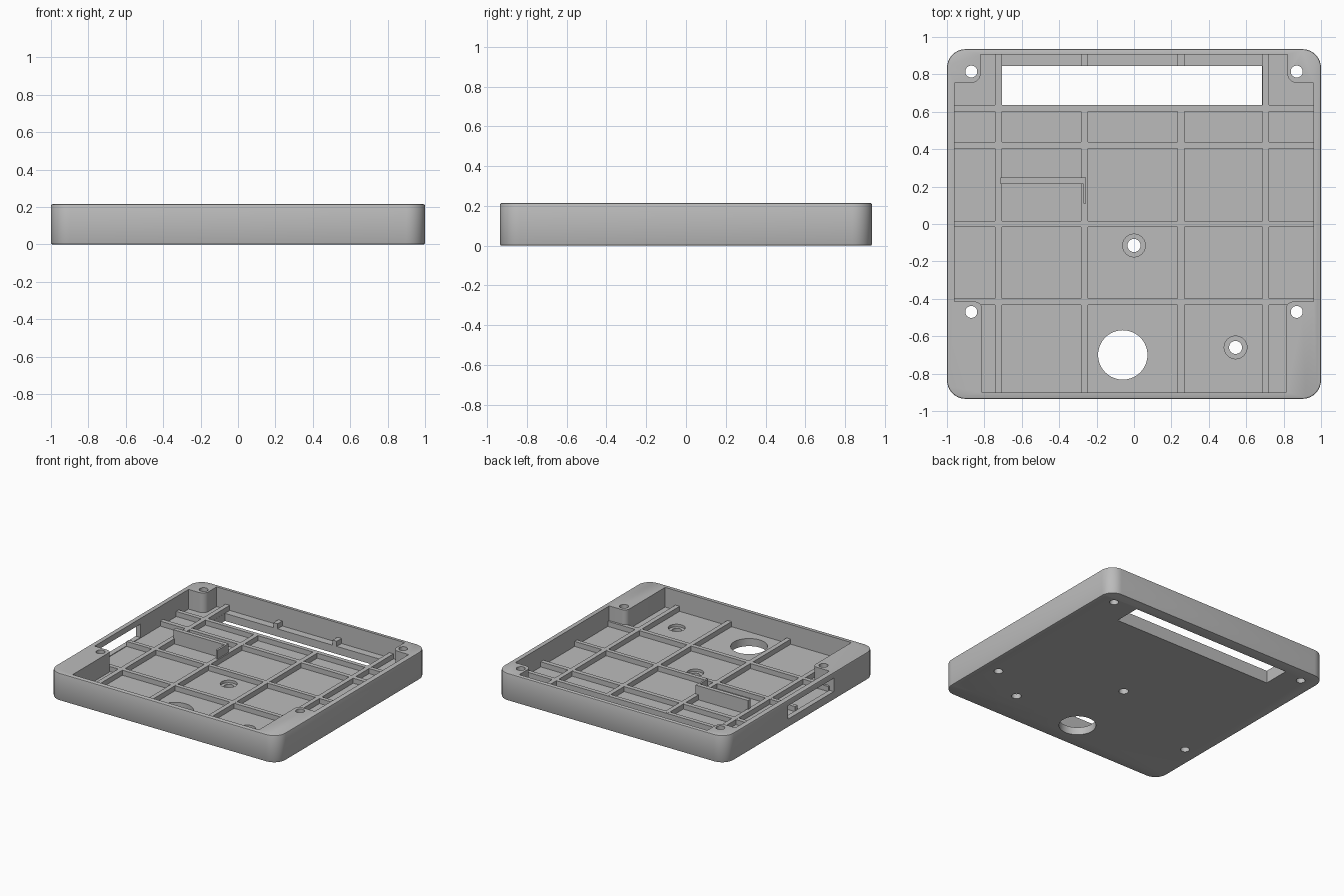
import bpy, bmesh, math
from mathutils import Vector

old = bpy.data.objects.get("Cube")
if old:
    bpy.data.objects.remove(old, do_unlink=True)

grey = bpy.data.materials.new("plain grey")
grey.use_nodes = True
COLOUR = (0.5, 0.5, 0.5, 1)
grey.diffuse_color = COLOUR
grey.node_tree.nodes["Principled BSDF"].inputs["Base Color"].default_value = COLOUR

FLOOR, RIB, TOP = 0.06, 0.10, 0.215


def rounded(points, steps=8):
    """Outline from (x, y, corner radius) points with right-angled corners."""
    out = []
    for i, (x, y, r) in enumerate(points):
        p = Vector((x, y))
        if r == 0:
            out.append(p)
            continue
        a = (Vector(points[i - 1][:2]) - p).normalized() * r
        b = (Vector(points[(i + 1) % len(points)][:2]) - p).normalized() * r
        for k in range(steps + 1):
            t = k / steps * math.pi / 2
            out.append(p + a * (1 - math.sin(t)) + b * (1 - math.cos(t)))
    return out


def prism(name, outline, z0, z1):
    """Extrude an outline from z0 to z1."""
    bm = bmesh.new()
    base = bm.faces.new([bm.verts.new((p[0], p[1], z0)) for p in outline])
    new = bmesh.ops.extrude_face_region(bm, geom=[base])["geom"]
    bmesh.ops.translate(bm, vec=(0, 0, z1 - z0),
                        verts=[v for v in new if isinstance(v, bmesh.types.BMVert)])
    bmesh.ops.recalc_face_normals(bm, faces=bm.faces)
    mesh = bpy.data.meshes.new(name)
    bm.to_mesh(mesh)
    bm.free()
    mesh.materials.append(grey)
    ob = bpy.data.objects.new(name, mesh)
    bpy.context.collection.objects.link(ob)
    return ob


def box(name, x0, x1, y0, y1, z0, z1):
    return prism(name, [(x0, y0), (x1, y0), (x1, y1), (x0, y1)], z0, z1)


def cylinder(name, x, y, r, z0, z1, n=32):
    ring = [(x + r * math.cos(2 * math.pi * k / n), y + r * math.sin(2 * math.pi * k / n))
            for k in range(n)]
    return prism(name, ring, z0, z1)


# Tray body with rounded corners and softened rim
W, D = 1.0, 0.935
tray = prism("tray", rounded([(-W, -D, .1), (W, -D, .1), (W, D, .1), (-W, D, .1)]), 0, TOP)
bevel = tray.modifiers.new("soft edge", "BEVEL")
bevel.width, bevel.segments = 0.008, 2
bevel.limit_method, bevel.angle_limit = "ANGLE", math.radians(40)

# Pocket outline leaves solid blocks in the four corners
half = [(.812, -.9, 0), (.812, -.415, .04), (.96, -.415, 0),
        (.96, .755, 0), (.82, .755, .05), (.82, .905, 0)]
pocket = half + [(-x, y, r) for x, y, r in reversed(half)]
cutters = [prism("pocket_cutter", rounded(pocket), FLOOR, 0.4)]

# Long slot, round opening and side window
cutters.append(box("slot_cutter", -.705, .685, .635, .845, -.1, .15))
cutters.append(cylinder("round_cutter", -.06, -.7, .132, -.1, .15, 64))
cutters.append(box("window_cutter", -1.1, -.9, -.412, .155, RIB - .035, .17))

# Corner screw holes
for x in (-.87, .87):
    for y in (.815, -.47):
        cutters.append(cylinder("corner_hole_cutter", x, y, .032, -.1, .4))

# Floor screw holes, each with a shallow round recess
for x, y in ((0, -.115), (.543, -.66)):
    cutters.append(cylinder("floor_hole_cutter", x, y, .035, -.1, .15))
    cutters.append(cylinder("recess_cutter", x, y, .061, FLOOR - .02, .15))

for c in cutters:
    cut = tray.modifiers.new(c.name, "BOOLEAN")
    cut.operation, cut.solver, cut.object = "DIFFERENCE", "EXACT", c

# Bake the cuts, then drop the cutters
bpy.context.view_layer.update()
graph = bpy.context.evaluated_depsgraph_get()
baked = bpy.data.meshes.new_from_object(tray.evaluated_get(graph))
tray.modifiers.clear()
tray.data = baked
for c in cutters:
    bpy.data.objects.remove(c, do_unlink=True)

# Floor ribs running front to back
Z0 = FLOOR - .004
for x0, x1, beside_slot in ((-.742, -.706, True), (-.283, -.247, False),
                            (.233, .269, False), (.686, .722, True)):
    if beside_slot:
        box("long_rib", x0, x1, -.902, .907, Z0, RIB)
    else:
        box("long_rib", x0, x1, -.902, .62, Z0, RIB)
        box("short_rib", x0, x1, .845, .907, Z0, RIB)

# Floor ribs running side to side
for y0, y1 in ((.602, .635), (.403, .438), (-.016, .016)):
    box("cross_rib", -.962, .962, y0, y1, Z0, RIB - .0005)
box("front_cross_rib", -.962, .962, -.432, -.398, Z0, RIB - .0005)

# Upright holder wall with a short return
box("holder_wall", -.715, -.257, .215, .248, Z0, .17)
box("holder_return", -.271, -.256, .11, .22, Z0, .169)

# Smooth shading with sharp edges kept
bpy.ops.object.select_all(action="DESELECT")
tray.select_set(True)
bpy.context.view_layer.objects.active = tray
bpy.ops.object.shade_smooth_by_angle(angle=math.radians(35))
